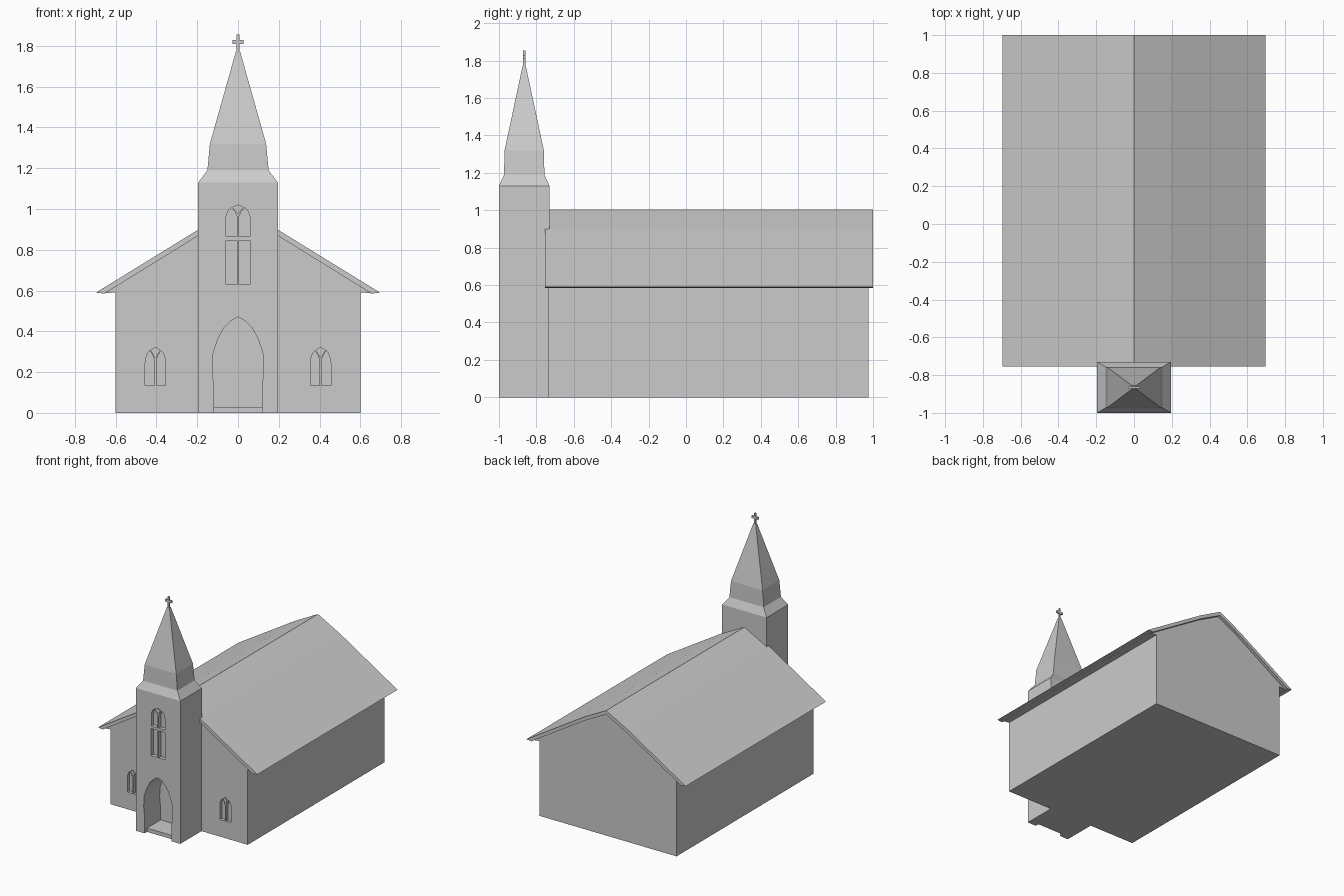
import bpy, bmesh

if "Cube" in bpy.data.objects:
    bpy.data.objects.remove(bpy.data.objects["Cube"])


def make_object(name, bm):
    bmesh.ops.recalc_face_normals(bm, faces=bm.faces)
    mesh = bpy.data.meshes.new(name)
    bm.to_mesh(mesh)
    bm.free()
    ob = bpy.data.objects.new(name, mesh)
    bpy.context.collection.objects.link(ob)
    return ob


def add_prism(bm, profile, y0, y1):
    """Extrude an (x, z) outline from y0 to y1."""
    face = bm.faces.new([bm.verts.new((x, y0, z)) for x, z in profile])
    ext = bmesh.ops.extrude_face_region(bm, geom=[face])["geom"]
    for v in ext:
        if isinstance(v, bmesh.types.BMVert):
            v.co.y = y1


def prisms(name, profiles, y0, y1):
    bm = bmesh.new()
    for p in profiles:
        add_prism(bm, p, y0, y1)
    return make_object(name, bm)


def mirrored(half):
    """Close a right-hand outline by mirroring it over x = 0."""
    return half + [(-x, z) for x, z in reversed(half) if abs(x) > 1e-6]


def flip(profile):
    return [(-x, z) for x, z in profile]


def carve(target, cutter):
    mod = target.modifiers.new("recess", "BOOLEAN")
    mod.operation = "DIFFERENCE"
    mod.solver = "EXACT"
    mod.object = cutter
    bpy.context.view_layer.objects.active = target
    bpy.ops.object.modifier_apply(modifier=mod.name)
    bpy.data.objects.remove(cutter)


def twin_lancet(cx, z0, sx, sz):
    """Two pointed panes and a small diamond above them."""
    pane = [(.005, 0), (.05, 0), (.05, .11), (.046, .137), (.038, .158),
            (.028, .17), (.014, .15), (.005, .12)]
    diamond = [(0, .187), (.022, .172), (0, .135), (-.022, .172)]
    return [[(cx + x * sx, z0 + z * sz) for x, z in p]
            for p in (pane, flip(pane), diamond)]


# Nave with gabled ends
nave = prisms("nave", [mirrored([(.6, 0), (.6, .63), (.19, .885), (0, .985)])],
              -.735, .975)
carve(nave, prisms("nave_window_cutter",
                   twin_lancet(-.405, .135, 1, 1) + twin_lancet(.405, .135, 1, 1),
                   -.8, -.71))

# Roof slab with overhang, and closed eaves along both sides
roof_top = [(.697, .59), (.19, .902), (0, 1.003)]
roof_under = [(0, .972), (.19, .872), (.655, .585)]
right = roof_under[1:] + roof_top[:2]
prisms("roof", [[(0, .972)] + right + [(0, 1.003)] + flip(right[::-1])], -.755, 1.0)
soffit = [(.6, .592), (.657, .586), (.6, .63)]
prisms("eaves", [soffit, flip(soffit)], -.735, .975)

# Tower and spire as stacked rectangular rings
TY = -.865
rings = [(0, .195, .135), (1.13, .195, .135), (1.19, .15, .108),
         (1.32, .138, .105), (1.77, .011, .009)]
bm = bmesh.new()
loops = [[bm.verts.new((sx * hx, TY + sy * hy, z))
          for sx, sy in ((-1, -1), (1, -1), (1, 1), (-1, 1))] for z, hx, hy in rings]
for a, b in zip(loops, loops[1:]):
    for i in range(4):
        j = (i + 1) % 4
        bm.faces.new((a[i], a[j], b[j], b[i]))
bm.faces.new(loops[0])
bm.faces.new(loops[-1])
tower = make_object("tower", bm)

# Pointed doorway: deep porch plus a shallow step at the front
arch = [(.12, .15), (.126, .21), (.122, .29), (.1, .36), (.067, .42),
        (.03, .455), (0, .47)]
carve(tower, prisms("porch_cutter", [mirrored([(.118, .03)] + arch)], -1.1, -.8))
carve(tower, prisms("step_cutter", [mirrored([(.118, -.1), (.118, .06)])], -1.1, -.97))

# Tower windows: tall panes with pointed lights above
tall = [(.006, .63), (.06, .63), (.06, .845), (.006, .845)]
carve(tower, prisms("tower_window_cutter",
                    [tall, flip(tall)] + twin_lancet(0, .865, 1.18, .83), -1.1, -.97))

# Cross on the spire
post = [(.007, 1.76), (.007, 1.81), (.028, 1.81), (.028, 1.829), (.007, 1.829),
        (.007, 1.855)]
prisms("cross", [mirrored(post)], TY - .006, TY + .006)
